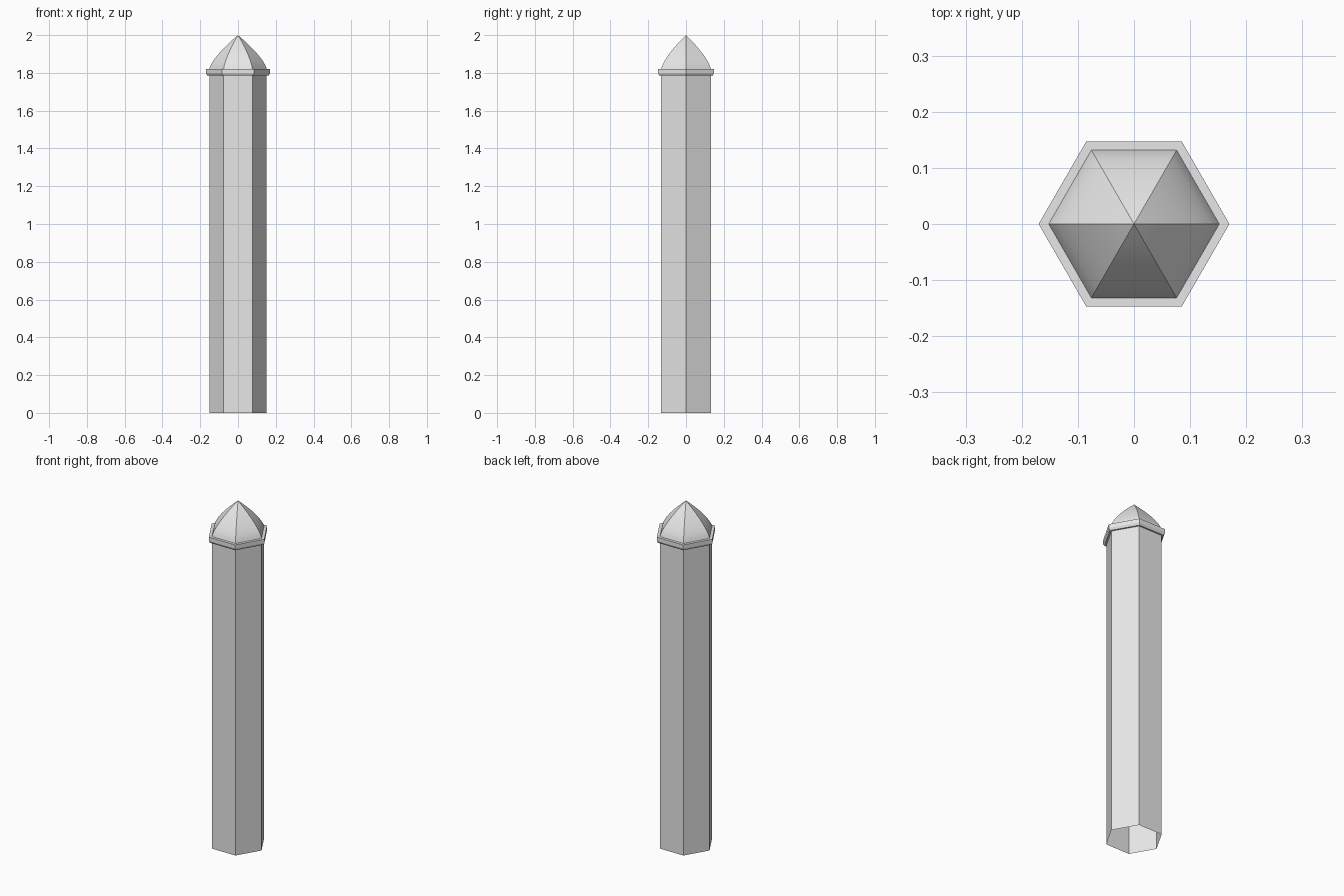
import bpy
import math

cube = bpy.data.objects.get("Cube")
if cube:
    bpy.data.objects.remove(cube, do_unlink=True)

SIDES = 6
POST_R = 0.152
COLLAR_R = 0.17
COLLAR_Z = 1.82
TOP_Z = 2.0

stone = bpy.data.materials.new("light_grey")
stone.use_nodes = True
colour = (0.8, 0.8, 0.8, 1.0)
stone.diffuse_color = colour
stone.node_tree.nodes["Principled BSDF"].inputs["Base Color"].default_value = colour


def hex_lathe(name, profile):
    """Sweep a (radius, height) profile round a six-sided axis."""
    verts, rings, faces = [], [], []
    for r, z in profile:
        start = len(verts)
        if r == 0:
            verts.append((0, 0, z))
            rings.append([start] * SIDES)
        else:
            for i in range(SIDES):
                a = math.tau * i / SIDES
                verts.append((r * math.cos(a), r * math.sin(a), z))
            rings.append(list(range(start, start + SIDES)))
    for low, high in zip(rings, rings[1:]):
        for i in range(SIDES):
            j = (i + 1) % SIDES
            quad = [low[i], low[j], high[j], high[i]]
            faces.append(list(dict.fromkeys(quad)))
    mesh = bpy.data.meshes.new(name)
    mesh.from_pydata(verts, [], faces)
    mesh.materials.append(stone)
    obj = bpy.data.objects.new(name, mesh)
    bpy.context.collection.objects.link(obj)
    bpy.ops.object.select_all(action="DESELECT")
    obj.select_set(True)
    bpy.context.view_layer.objects.active = obj
    bpy.ops.object.shade_smooth_by_angle(angle=math.radians(25))
    return obj


# Straight post, open underneath
hex_lathe("post", [(POST_R, 0), (POST_R, COLLAR_Z)])

# Projecting collar with a chamfered lower edge
hex_lathe("collar", [(POST_R, 1.785), (0.162, 1.785), (COLLAR_R, 1.797),
                     (COLLAR_R, COLLAR_Z), (POST_R, COLLAR_Z)])

# Curved pointed cap
STEPS = 10
cap = []
for k in range(STEPS):
    t = k / STEPS
    cap.append((POST_R * (1 - t ** 1.4), COLLAR_Z + (TOP_Z - COLLAR_Z) * t))
cap.append((0, TOP_Z))
hex_lathe("pointed_cap", cap)
